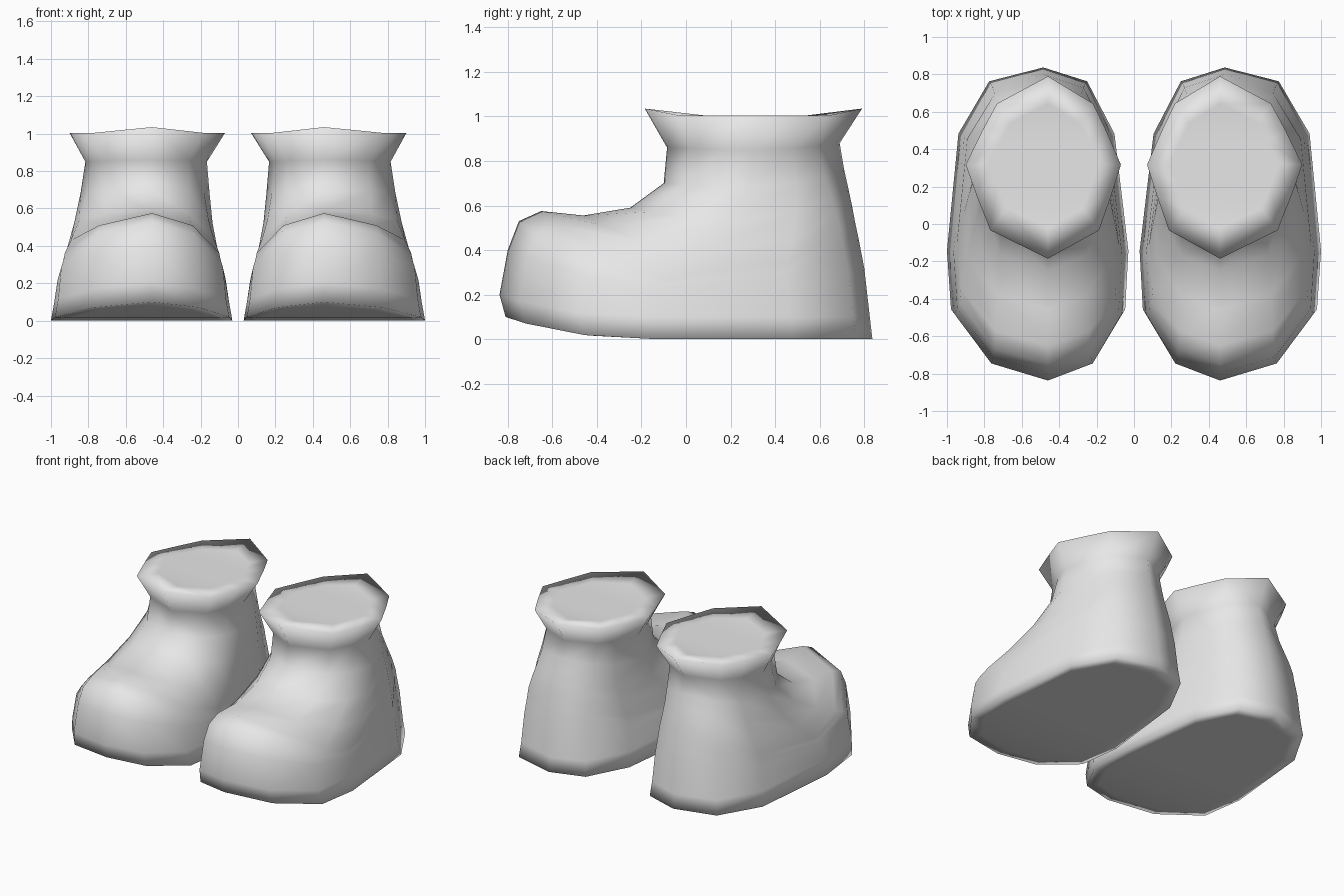
import bpy
import bmesh

default_cube = bpy.data.objects.get("Cube")
if default_cube:
    bpy.data.objects.remove(default_cube, do_unlink=True)

# One plain grey for the whole pair
grey = bpy.data.materials.new("plain grey")
grey.use_nodes = True
grey.diffuse_color = (0.8, 0.8, 0.8, 1)
grey.node_tree.nodes["Principled BSDF"].inputs["Base Color"].default_value = (0.8, 0.8, 0.8, 1)

# Half outlines from front to back as (width, length) factors
SOLE_OUTLINE = [(0, -1), (.58, -.89), (.96, -.57), (1, -.19), (.86, .57), (.54, .91), (0, 1)]
CUFF_OUTLINE = [(0, -1), (.7, -.69), (.87, -.3), (1, .03), (.8, .4), (.62, .7), (0, 1)]

# Rings from the inside of the sole, up the walls, to the inside of the cuff top:
# front y, front z, back y, back z, half width, side z, cuff blend, rise power
RINGS = [
    (-.72, .08, .74, 0, .42, 0, 0, 3),
    (-.81, .10, .837, 0, .485, 0, 0, 3),
    (-.837, .2, .825, .1, .467, .1, 0, 3),
    (-.8, .4, .8, .32, .45, .2, 0, 1.5),
    (-.75, .53, .775, .45, .437, .23, 0, 2),
    (-.65, .575, .76, .52, .43, .26, 0, 2),
    (-.46, .555, .745, .6, .402, .38, .1, 2),
    (-.25, .59, .73, .67, .37, .52, .3, 1.7),
    (-.10, .7, .71, .76, .345, .68, .6, 2),
    (-.085, .86, .69, .88, .325, .85, .8, 2),
    (-.185, 1.035, .79, 1.035, .415, 1.003, 1, 8),
    (-.02, 1.01, .64, 1.01, .29, 1.004, 1, 8),
]


def ring_points(ring, side):
    """Closed loop of points for one slanted ring of the boot."""
    front_y, front_z, back_y, back_z, half_width, side_z, blend, power = ring
    middle, reach = (front_y + back_y) / 2, (back_y - front_y) / 2
    outer, inner = [], []
    for sole, cuff in zip(SOLE_OUTLINE, CUFF_OUTLINE):
        across = sole[0] + (cuff[0] - sole[0]) * blend
        along = sole[1] + (cuff[1] - sole[1]) * blend
        end_z = front_z if along < 0 else back_z
        z = side_z + (end_z - side_z) * abs(along) ** power
        y = middle + reach * along
        # The heel and the widest part lean slightly outwards
        centre = .46 + (.055 - .03 * blend) * across + .025 * (1 - blend) * max(along, 0)
        outer.append((side * (centre + half_width * across), y, z))
        inner.append((side * (centre - half_width * across), y, z))
    return outer + inner[-2:0:-1]


def fill_across(bm, loop):
    """Close a ring with strips running from side to side."""
    count = len(loop)
    for i in range(count // 2):
        strip = [loop[i], loop[i + 1], loop[-i - 1], loop[-i % count]]
        bm.faces.new(list(dict.fromkeys(strip)))


def build_boot(name, side):
    bm = bmesh.new()
    loops = [[bm.verts.new(p) for p in ring_points(r, side)] for r in RINGS]
    # Walls
    for low, high in zip(loops, loops[1:]):
        count = len(low)
        for i in range(count):
            j = (i + 1) % count
            bm.faces.new((low[i], low[j], high[j], high[i]))
    # Sole and closed cuff top
    fill_across(bm, loops[0])
    fill_across(bm, loops[-1])
    bmesh.ops.recalc_face_normals(bm, faces=bm.faces[:])
    for face in bm.faces:
        face.smooth = True
    mesh = bpy.data.meshes.new(name)
    bm.to_mesh(mesh)
    bm.free()
    mesh.materials.append(grey)
    boot = bpy.data.objects.new(name, mesh)
    bpy.context.collection.objects.link(boot)


build_boot("left_boot", 1)
build_boot("right_boot", -1)
